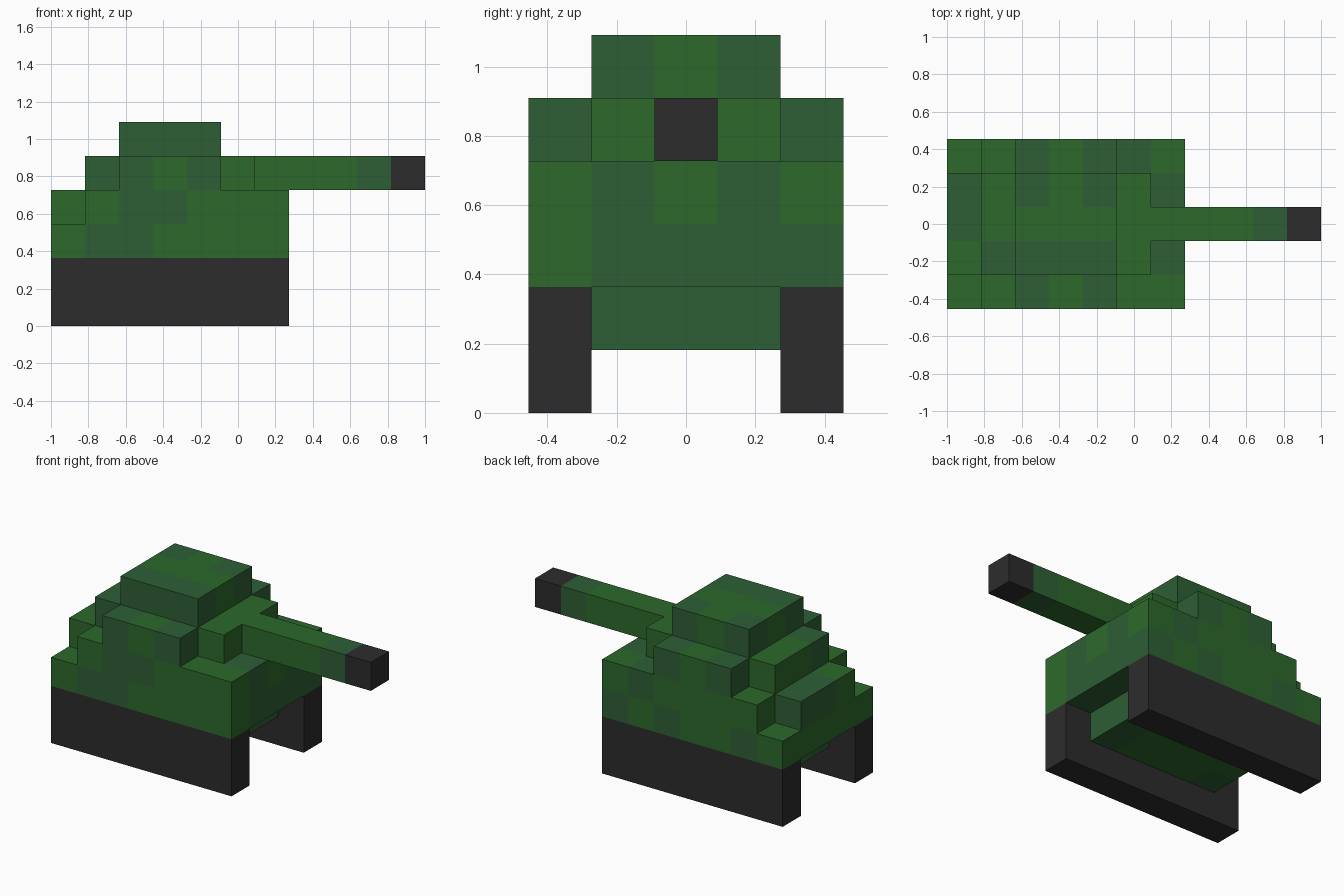
import bpy, bmesh, math
from mathutils import Vector

old = bpy.data.objects.get("Cube")
if old:
    bpy.data.objects.remove(old, do_unlink=True)

U = 2 / 11                              # edge of one building block
ORIGIN = Vector((-1, -2.5 * U, 0))


def material(name, rgb):
    m = bpy.data.materials.new(name)
    m.use_nodes = True
    m.diffuse_color = (*rgb, 1)
    bsdf = next(n for n in m.node_tree.nodes if n.type == 'BSDF_PRINCIPLED')
    bsdf.inputs["Base Color"].default_value = (*rgb, 1)
    bsdf.inputs["Roughness"].default_value = 0.9
    return m


MATS = [material("leaf_green", (0.0262, 0.141, 0.0242)),
        material("pine_green", (0.0262, 0.114, 0.0356)),
        material("charcoal", (0.0262, 0.0252, 0.0262))]

# Parts as boxes in block units: (x0, x1, y0, y1, z0, z1)
PARTS = {
    "front_track": [(0, 7, 0, 1, 0, 2)],
    "back_track": [(0, 7, 4, 5, 0, 2)],
    "belly": [(1, 6, 1, 4, 1, 2)],
    "lower_hull": [(0, 7, 0, 5, 2, 3)],
    "upper_hull": [(1, 7, 0, 5, 3, 4)],
    "engine_deck": [(0, 1, 1, 4, 3, 4)],
    "turret": [(1, 6, 1, 4, 4, 5)],
    "turret_front_cheek": [(2, 5, 0, 1, 4, 5)],
    "turret_back_cheek": [(2, 5, 4, 5, 4, 5)],
    "turret_roof": [(2, 5, 1, 4, 5, 6)],
    "gun_barrel": [(6, 10, 2, 3, 4, 5)],
    "gun_muzzle": [(10, 11, 2, 3, 4, 5)],
}
CHARCOAL_PARTS = {"front_track", "back_track", "gun_muzzle"}

# Camouflage: pine green blocks along x, by (level, row)
PINE = {
    (1, 1): (1, 5), (1, 2): (5,), (1, 3): (5,),
    (2, 0): (1, 2), (2, 1): (6,), (2, 2): (6,), (2, 3): (6,), (2, 4): (1, 4, 6),
    (3, 0): (2, 3), (3, 1): (6,), (3, 2): (0,), (3, 3): (0, 6), (3, 4): (5,),
    (4, 0): (2, 4), (4, 1): (1,), (4, 2): (9,), (4, 4): (2, 4),
    (5, 1): (2, 3, 4), (5, 3): (2, 4),
}


def filled(c):
    return any(all(b[2 * a] <= c[a] < b[2 * a + 1] for a in range(3))
               for boxes in PARTS.values() for b in boxes)


def cell(p):
    return tuple(math.floor(v) for v in p)


def add_box(bm, b):
    # Box cut along every block boundary
    part = bmesh.new()
    bmesh.ops.create_cube(part, size=1)
    for v in part.verts:
        for a in range(3):
            v.co[a] = b[2 * a + (v.co[a] > 0)]
    for a in range(3):
        for s in range(b[2 * a] + 1, b[2 * a + 1]):
            co, no = Vector(), Vector()
            co[a], no[a] = s, 1
            bmesh.ops.bisect_plane(part, geom=part.verts[:] + part.edges[:] + part.faces[:],
                                   plane_co=co, plane_no=no)
    me = bpy.data.meshes.new("tmp")
    part.to_mesh(me)
    part.free()
    bm.from_mesh(me)
    bpy.data.meshes.remove(me)


for name, boxes in PARTS.items():
    bm = bmesh.new()
    for b in boxes:
        add_box(bm, b)
    bm.normal_update()

    # Colour each block face, and drop faces buried against another part
    buried = []
    for f in bm.faces:
        mid = f.calc_center_median()
        x, y, z = cell(mid - f.normal * 0.5)
        if name in CHARCOAL_PARTS:
            f.material_index = 2
        else:
            f.material_index = int(x in PINE.get((z, y), ()))
        if filled(cell(mid + f.normal * 0.5)):
            buried.append(f)
    bmesh.ops.delete(bm, geom=buried, context='FACES')

    # Merge flat areas of one colour
    bmesh.ops.dissolve_limit(bm, angle_limit=0.01, verts=bm.verts[:],
                             edges=bm.edges[:], delimit={'MATERIAL'})
    for v in bm.verts:
        v.co = ORIGIN + v.co * U

    mesh = bpy.data.meshes.new(name)
    for m in MATS:
        mesh.materials.append(m)
    bm.to_mesh(mesh)
    bm.free()
    bpy.context.collection.objects.link(bpy.data.objects.new(name, mesh))
